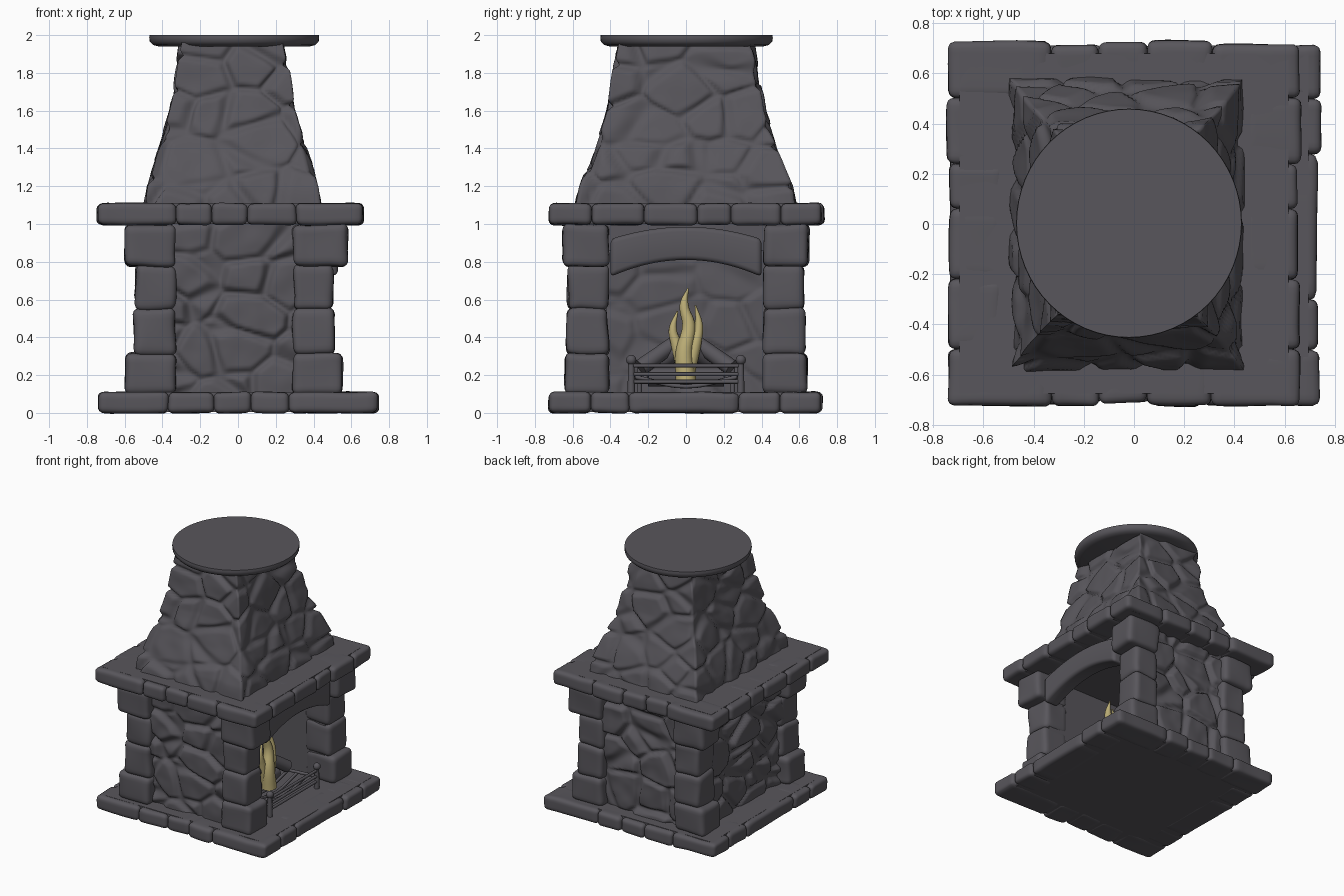
import bpy, bmesh, math, random
from mathutils import Vector, noise

if "Cube" in bpy.data.objects:
    bpy.data.objects.remove(bpy.data.objects["Cube"])

random.seed(4)


def material(name, rgb):
    m = bpy.data.materials.new(name)
    m.diffuse_color = (*rgb, 1)
    m.use_nodes = True
    m.node_tree.nodes["Principled BSDF"].inputs["Base Color"].default_value = m.diffuse_color
    return m


STONE = material("dark grey stone", (0.098, 0.093, 0.106))
FIRE = material("pale yellow flame", (0.50, 0.42, 0.18))


def finish(name, bm, mat=STONE, smooth=True):
    me = bpy.data.meshes.new(name)
    bm.to_mesh(me)
    bm.free()
    ob = bpy.data.objects.new(name, me)
    bpy.context.collection.objects.link(ob)
    me.materials.append(mat)
    for p in me.polygons:
        p.use_smooth = smooth
    return ob


def box(name, lo, hi):
    bm = bmesh.new()
    bmesh.ops.create_cube(bm, size=1)
    for v in bm.verts:
        v.co = Vector([(a + b) / 2 + c * (b - a) for a, b, c in zip(lo, hi, v.co)])
    return finish(name, bm, smooth=False)


def block(name, lo, hi, r=0.035, rough=0.012):
    """Rounded, slightly uneven hewn stone."""
    bm = bmesh.new()
    bmesh.ops.create_cube(bm, size=2)
    bmesh.ops.subdivide_edges(bm, edges=bm.edges[:], cuts=8, use_grid_fill=True)
    lo, hi = Vector(lo), Vector(hi)
    mid, half = (lo + hi) / 2, (hi - lo) / 2
    for v in bm.verts:
        p = Vector([math.copysign(abs(c) ** 0.5, c) * h for c, h in zip(v.co, half)])
        q = Vector([max(-(h - r), min(h - r, c)) for c, h in zip(p, half)])
        d = p - q
        if d.length > 1e-6:
            p = q + d.normalized() * min(d.length, r)
        p += mid
        v.co = p + noise.noise_vector(p * 6) * rough
    return finish(name, bm)


def stone_height(p, amp):
    """Relief of irregular field stones with mortar grooves."""
    d, pts = noise.voronoi(Vector((p.x * 3.7, p.y * 3.7, p.z * 4.8)))
    t = min(1, (d[1] - d[0]) / 0.22)
    t = t * t * (3 - 2 * t)
    return amp * (t * (0.75 + 0.5 * noise.noise(pts[0] * 3.7)) + 0.2 * noise.noise(p * 9))


def stone_surface(name, fn, nu, nv, amp):
    """Grid over fn(u, v) -> (point, outward), raised into stones."""
    bm = bmesh.new()
    rows, outs = [], {}
    for j in range(nv + 1):
        row = []
        for i in range(nu + 1):
            p, out = fn(i / nu, j / nv)
            v = bm.verts.new(p + out * stone_height(p, amp))
            outs[v] = out
            row.append(v)
        rows.append(row)
    for j in range(nv):
        for i in range(nu):
            f = bm.faces.new((rows[j][i], rows[j][i + 1], rows[j + 1][i + 1], rows[j + 1][i]))
            f.normal_update()
            if f.normal.dot(outs[rows[j][i]]) < 0:
                f.normal_flip()
    return finish(name, bm)


def wall(name, a, b, z0, z1, out, amp=0.045):
    a, b = Vector((*a, 0)), Vector((*b, 0))
    stone_surface(name, lambda u, v: (a.lerp(b, u) + Vector((0, 0, z0 + v * (z1 - z0))), Vector(out)),
                  56, 64, amp)


def slab(name, x0, x1, y0, y1, z0, z1, xs, ys):
    """Slab with a rim of separate stones round a flat core."""
    w = 0.22
    j = lambda: random.uniform(-0.012, 0.008)
    xs, ys = [x0] + xs + [x1], [y0 + w] + ys + [y1 - w]
    for a, b in zip(xs, xs[1:]):
        block(name + "_front_stone", (a, y0 - j(), z0), (b, y0 + w, z1), 0.03, 0.007)
        block(name + "_back_stone", (a, y1 - w, z0), (b, y1 + j(), z1), 0.03, 0.007)
    for a, b in zip(ys, ys[1:]):
        block(name + "_left_stone", (x0 - j(), a, z0), (x0 + w, b, z1), 0.03, 0.007)
        block(name + "_right_stone", (x1 - w, a, z0), (x1 + j(), b, z1), 0.03, 0.007)
    box(name + "_core", (x0 + 0.045, y0 + 0.045, z0 + 0.004), (x1 - 0.045, y1 - 0.045, z1 + 0.001))


def tube(name, pts, radii, mat=STONE, sides=2):
    cu = bpy.data.curves.new(name, 'CURVE')
    cu.dimensions = '3D'
    cu.bevel_depth = 1
    cu.bevel_resolution = sides
    cu.use_fill_caps = True
    cu.resolution_u = 6
    sp = cu.splines.new('BEZIER' if len(pts) > 2 else 'POLY')
    tgt = sp.bezier_points if len(pts) > 2 else sp.points
    tgt.add(len(pts) - 1)
    for k, (p, r) in enumerate(zip(pts, radii)):
        if len(pts) > 2:
            tgt[k].co = p
            tgt[k].handle_left_type = tgt[k].handle_right_type = 'AUTO'
        else:
            tgt[k].co = (*p, 1)
        tgt[k].radius = r
    cu.materials.append(mat)
    bpy.context.collection.objects.link(bpy.data.objects.new(name, cu))


# Hearth slab and mantel
slab("hearth", -0.74, 0.74, -0.72, 0.72, 0.0, 0.11, [-0.37, -0.13, 0.07, 0.27], [-0.3, 0.28])
slab("mantel", -0.74, 0.66, -0.72, 0.725, 0.995, 1.11, [-0.33, -0.14, 0.05, 0.31], [-0.22, 0.06, 0.24])

# Corner pillars: z range, left x, right x, outer y
rows = [(0.10, 0.315, -0.595, 0.55, 0.64), (0.305, 0.555, -0.55, 0.51, 0.63),
        (0.545, 0.785, -0.54, 0.50, 0.625), (0.775, 1.0, -0.60, 0.58, 0.65)]
for z0, z1, xl, xr, yo in rows:
    for s in (-1, 1):
        ya, yb = sorted((s * 0.41, s * yo))
        block("left_pillar_stone", (xl, ya, z0), (-0.33, yb, z1))
        block("right_pillar_stone", (xr - 0.02 if xr < 0.29 else 0.29, ya, z0), (xr, yb, z1))

# Solid walls of the firebox, ceiling and lintel
box("back_wall_core", (-0.5, -0.55, 0.1), (-0.2, 0.55, 1.0))
for s in (-1, 1):
    ya, yb = sorted((s * 0.42, s * 0.55))
    box("side_wall_core", (-0.5, ya, 0.1), (0.46, yb, 1.0))
box("firebox_ceiling", (-0.3, -0.5, 0.96), (0.46, 0.5, 1.0))
box("lintel", (0.40, -0.42, 0.86), (0.46, 0.42, 1.0))

# Field stone faces
wall("front_stone_wall", (-0.36, -0.56), (0.32, -0.56), 0.1, 1.0, (0, -1, 0))
wall("back_stone_wall", (-0.36, 0.56), (0.32, 0.56), 0.1, 1.0, (0, 1, 0))
wall("left_stone_wall", (-0.495, -0.44), (-0.495, 0.44), 0.1, 1.0, (-1, 0, 0))
wall("firebox_rear_stones", (-0.195, -0.42), (-0.195, 0.42), 0.1, 0.98, (1, 0, 0), 0.02)

# Curved arch stone over the opening
bm = bmesh.new()
prev = first = None
N = 24
for i in range(N + 1):
    y = -0.40 + 0.80 * i / N
    k = (y / 0.40) ** 2
    lo, hi = 0.81 - 0.09 * k, 0.985 - 0.065 * k
    ring = [bm.verts.new((x, y, z)) for x, z in ((0.40, lo), (0.53, lo), (0.53, hi), (0.40, hi))]
    if prev:
        for a in range(4):
            bm.faces.new((prev[a], prev[(a + 1) % 4], ring[(a + 1) % 4], ring[a]))
    else:
        bm.faces.new(ring)
    prev = ring
bm.faces.new(prev)
bmesh.ops.recalc_face_normals(bm, faces=bm.faces)
arch = finish("arch_stone", bm)
bev = arch.modifiers.new("soft_edges", 'BEVEL')
bev.width, bev.segments, bev.limit_method = 0.025, 3, 'ANGLE'

# Flared chimney hood: z, half width, half depth
PROFILE = [(1.10, 0.44, 0.555), (1.2, 0.425, 0.535), (1.4, 0.365, 0.455),
           (1.6, 0.305, 0.39), (1.78, 0.275, 0.36), (1.96, 0.245, 0.335)]


def hood(u, v):
    z = 1.10 + 0.86 * v
    for a, b in zip(PROFILE, PROFILE[1:]):
        if z <= b[0] + 1e-6:
            break
    t = (z - a[0]) / (b[0] - a[0])
    hx, hy = a[1] + t * (b[1] - a[1]), a[2] + t * (b[2] - a[2])
    side, s = int(u * 4) % 4, (u * 4) % 1 * 2 - 1
    d = ((s, -1), (1, s), (-s, 1), (-1, -s))[side]
    return Vector((-0.03 + d[0] * hx, d[1] * hy, z)), Vector((d[0], d[1], 0))


stone_surface("chimney_hood", hood, 200, 64, 0.034)

# Round chimney cap
bm = bmesh.new()
prof = [(0.0, 1.94), (0.40, 1.94), (0.43, 1.948), (0.447, 1.965), (0.45, 1.985), (0.448, 2.0), (0.0, 2.0)]
vs = [bm.verts.new((r, 0, z)) for r, z in prof]
es = [bm.edges.new(e) for e in zip(vs, vs[1:])]
bmesh.ops.spin(bm, geom=vs + es, cent=(0, 0, 0), axis=(0, 0, 1), angle=math.tau, steps=64)
bmesh.ops.remove_doubles(bm, verts=bm.verts, dist=1e-5)
bmesh.ops.recalc_face_normals(bm, faces=bm.faces)
for f in bm.faces:
    f.smooth = True
for e in bm.edges:
    e.smooth = e.calc_face_angle(0) < 0.9
for v in bm.verts:
    v.co.x, v.co.y = v.co.x - 0.02, v.co.y * 1.015 + 0.003
finish("chimney_cap", bm)

# Fire grate
for y in (-0.29, 0.29):
    tube("grate_post", [(0.48, y, 0.1), (0.48, y, 0.27)], (0.02, 0.016))
    tube("grate_side_bar", [(0.48, y, 0.2), (0.08, y * 0.85, 0.2)], (0.012, 0.012))
    tube("grate_rear_leg", [(0.08, y * 0.85, 0.1), (0.08, y * 0.85, 0.26)], (0.014, 0.014))
    bm = bmesh.new()
    bmesh.ops.create_uvsphere(bm, u_segments=12, v_segments=8, radius=0.027)
    bmesh.ops.translate(bm, verts=bm.verts, vec=(0.48, y, 0.28))
    finish("grate_finial", bm)
for z in (0.165, 0.205, 0.25):
    tube("grate_front_bar", [(0.48, -0.29, z), (0.48, 0.29, z)], (0.011, 0.011))
for x in (0.08, 0.16, 0.24, 0.32, 0.40):
    tube("grate_floor_bar", [(x, -0.27, 0.19), (x, 0, 0.14), (x, 0.27, 0.19)], (0.011,) * 3)

# Logs
for s in (-1, 1):
    tube("leaning_log", [(0.26, s * 0.24, 0.24), (0.18, s * 0.03, 0.39)], (0.045, 0.04), sides=4)
    tube("rear_log", [(0.10, s * 0.20, 0.22), (0.24, s * 0.02, 0.34)], (0.045, 0.04), sides=4)
tube("bottom_log", [(0.20, -0.2, 0.19), (0.18, 0.2, 0.19)], (0.05, 0.05), sides=4)

# Flames
tube("middle_flame", [(0.27, 0, 0.17), (0.27, -0.01, 0.32), (0.25, 0.015, 0.46), (0.24, -0.01, 0.57), (0.24, 0.01, 0.66)],
     (0.055, 0.045, 0.035, 0.024, 0.004), FIRE, 4)
tube("right_flame", [(0.26, 0.01, 0.2), (0.26, 0.05, 0.36), (0.25, 0.068, 0.46), (0.25, 0.05, 0.57)],
     (0.035, 0.03, 0.022, 0.004), FIRE, 4)
tube("left_flame", [(0.25, -0.01, 0.2), (0.24, -0.05, 0.36), (0.24, -0.07, 0.44), (0.24, -0.045, 0.54)],
     (0.035, 0.03, 0.022, 0.004), FIRE, 4)
